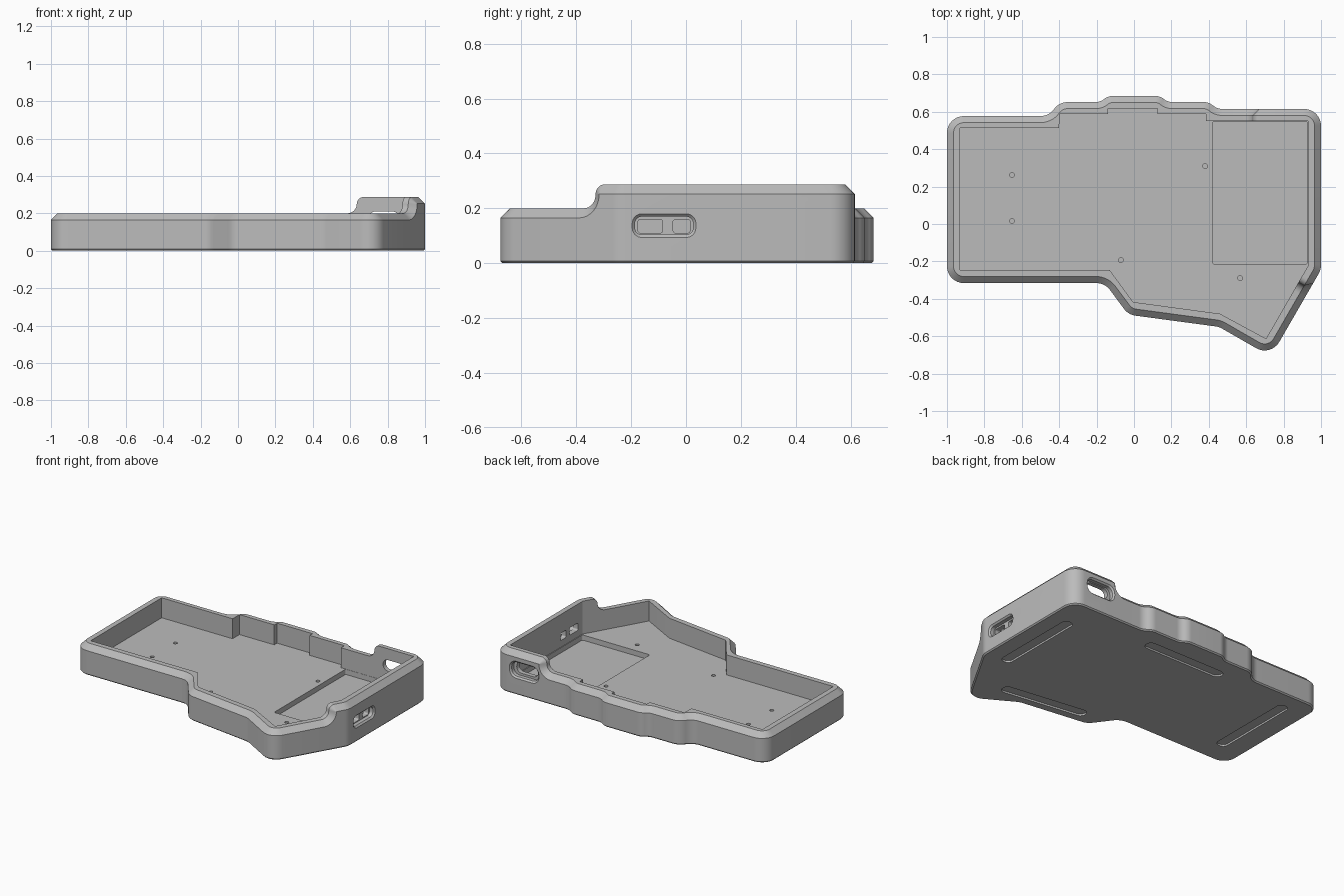
import bpy, bmesh, math
from mathutils import Vector, Matrix

if "Cube" in bpy.data.objects:
    bpy.data.objects.remove(bpy.data.objects["Cube"], do_unlink=True)

RIM, CHAMFER, FLOOR = 0.2, 0.035, 0.065
HOLLOW, CREST = 0.05, 0.037          # radii of the S-shaped step in the rim
RISE = HOLLOW + CREST
ARC = 9

grey = bpy.data.materials.new("case grey")
grey.use_nodes = True
grey.diffuse_color = (0.5, 0.5, 0.5, 1)
grey.node_tree.nodes["Principled BSDF"].inputs["Base Color"].default_value = (0.5, 0.5, 0.5, 1)


def step_profile(drop):
    """S curve as (run, height), offset down into the wall by drop."""
    angles = [math.pi / 2 * k / (ARC - 1) for k in range(ARC)]
    low, high = HOLLOW + drop, CREST - drop
    curve = [(low * math.sin(a), HOLLOW - low * math.cos(a)) for a in angles]
    return curve + [(RISE - high * math.cos(a), HOLLOW + high * math.sin(a)) for a in angles[1:]]


def ring(corners, z, inset=0, drop=0, follow=False):
    """Clockwise outline with rounded corners; follow makes it climb the rim steps."""
    points, lift = [], 0
    for i, (x, y, r) in enumerate(corners):
        p = Vector((x, y))
        d1 = (p - Vector(corners[i - 1][:2])).normalized()
        d2 = (Vector(corners[(i + 1) % len(corners)][:2]) - p).normalized()
        n1, n2 = Vector((d1.y, -d1.x)), Vector((d2.y, -d2.x))
        if r in ("up", "down"):
            profile = step_profile(drop)
            if r == "down":
                profile = [(RISE - s, h) for s, h in reversed(profile)]
            for s, h in profile:
                q = p + n2 * inset + d2 * s
                points.append((q.x, q.y, z + h if follow else z))
            lift = RISE if r == "up" else 0
        else:
            miter = (n1 + n2) / (1 + n1.dot(n2))
            radius = r if d1.x * d2.y < d1.y * d2.x else -r
            for k in range(ARC):
                q = p + miter * radius - n1.slerp(n2, k / (ARC - 1)) * (radius - inset)
                points.append((q.x, q.y, z + lift - drop if follow else z))
    return points


def loft(name, rings):
    """Skin a stack of rings and cap both ends."""
    bm = bmesh.new()
    loops = [[bm.verts.new(p) for p in pts] for pts in rings]
    for a, b in zip(loops, loops[1:]):
        for i in range(len(a)):
            bm.faces.new((a[i - 1], a[i], b[i], b[i - 1]))
    bm.faces.new(loops[0])
    bm.faces.new(loops[-1])
    bmesh.ops.remove_doubles(bm, verts=bm.verts, dist=1e-5)
    bmesh.ops.recalc_face_normals(bm, faces=bm.faces)
    mesh = bpy.data.meshes.new(name)
    bm.to_mesh(mesh)
    bm.free()
    mesh.materials.append(grey)
    obj = bpy.data.objects.new(name, mesh)
    bpy.context.collection.objects.link(obj)
    return obj


# Outer and inner outlines, corner for corner
outer = [(-1, .577, .09), (-.455, .577, .09), (-.4, .652, .09), (-.18, .652, .07),
         (-.14, .684, .07), (.14, .684, .07), (.18, .652, .07), (.4, .652, .08),
         (.445, .615, .08), (.585, .615, "up"), (1, .615, .09), (1, -.244, .1),
         (.959, -.315, "down"), (.7315, -.709, .09), (.455, -.55, .1),
         (-.03, -.485, .09), (-.156, -.316, .09), (-1, -.316, .09)]
inner = [(-.93, .513, 0), (-.4, .513, 0), (-.4, .587, 0), (-.14, .587, 0),
         (-.14, .617, 0), (.125, .617, 0), (.125, .587, 0), (.385, .587, 0),
         (.385, .55, 0), (.585, .55, "up"), (.93, .55, 0), (.93, -.225, 0),
         (.898, -.28, "down"), (.706, -.613, 0), (.46, -.48, 0),
         (-.005, -.417, 0), (-.13, -.246, 0), (-.93, -.246, 0)]

# Case tray
case = loft("case_tray", [
    ring(outer, 0, inset=0.008, drop=CHAMFER),
    ring(outer, 0.008, drop=CHAMFER),
    ring(outer, RIM, drop=CHAMFER, follow=True),
    ring(outer, RIM, inset=CHAMFER, follow=True),
    ring(inner, RIM, follow=True),
    ring(inner, FLOOR)])


def cut(w, h, r, levels, matrix):
    """Cut a rounded slot from the case; levels are (height, inset)."""
    x, y = w / 2, h / 2
    box = [(-x, y, r), (x, y, r), (x, -y, r), (-x, -y, r)]
    tool = loft("cutter", [ring(box, z, inset=i) for z, i in levels])
    tool.matrix_world = matrix
    tool.hide_render = True
    mod = case.modifiers.new("cut", "BOOLEAN")
    mod.operation, mod.solver, mod.object = "DIFFERENCE", "EXACT", tool
    bpy.context.view_layer.objects.active = case
    bpy.ops.object.modifier_apply(modifier=mod.name)
    mesh = tool.data
    bpy.data.objects.remove(tool, do_unlink=True)
    bpy.data.meshes.remove(mesh)


def at(x, y, z=0, turn=0):
    return Matrix.Translation((x, y, z)) @ Matrix.Rotation(math.radians(turn), 4, "Z")


bpy.context.view_layer.update()

# Battery pocket in the floor
cut(.505, .763, .01, [(.03, 0), (.1, 0)], at(.673, .167))

# Screw holes
for x, y in [(-.652, .262), (-.652, .016), (-.07, -.193), (.38, .31), (.567, -.289)]:
    cut(.026, .026, .013, [(.025, 0), (.1, 0)], at(x, y))

# Shallow foot recesses underneath
for x, y, length, turn in [(.85, .09, .63, 90), (.02, .5, .6, 0), (.35, -.44, .6, -8), (-.82, .15, .63, 90)]:
    cut(length, .075, .037, [(-.02, 0), (.012, 0)], at(x, y, 0, turn))

# Side switch recess and its two windows
side = Matrix(((0, 0, 1, 0), (1, 0, 0, 0), (0, 1, 0, 0), (0, 0, 0, 1)))
mouth = [(-.035, .01), (-.01, .01), (0, 0), (.02, 0)]
cut(.232, .086, .035, mouth, at(1, -.08, .137) @ side)
for y, w in [(-.13, .09), (-.016, .062)]:
    cut(w, .05, .01, [(-.12, 0), (.02, 0)], at(1, y, .135) @ side)

# Back cable port and its opening
back = Matrix(((-1, 0, 0, 0), (0, 0, 1, 0), (0, 1, 0, 0), (0, 0, 0, 1)))
cut(.22, .115, .05, mouth, at(.78, .615, .168) @ back)
cut(.16, .075, .036, [(-.12, 0), (.02, 0)], at(.78, .615, .173) @ back)

# Smooth curves, crisp edges
bpy.ops.object.select_all(action="DESELECT")
case.select_set(True)
bpy.context.view_layer.objects.active = case
bpy.ops.object.shade_smooth_by_angle(angle=math.radians(30))
